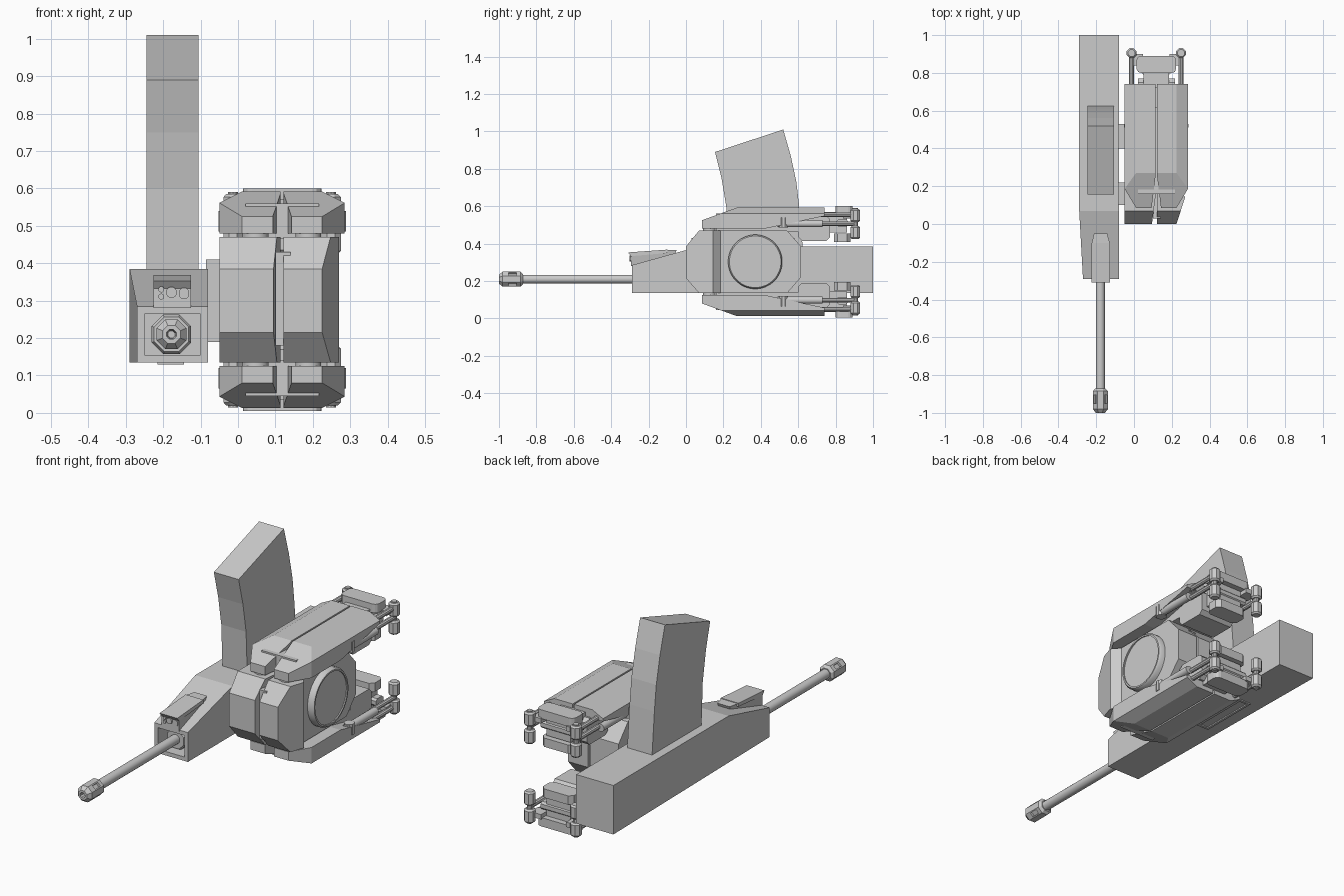
import bpy, bmesh, math
from mathutils import Vector

if "Cube" in bpy.data.objects:
    bpy.data.objects.remove(bpy.data.objects["Cube"])

grey = bpy.data.materials.new("gunmetal_grey")
grey.diffuse_color = (0.6, 0.6, 0.6, 1)
grey.use_nodes = True
grey.node_tree.nodes["Principled BSDF"].inputs["Base Color"].default_value = grey.diffuse_color


def finish(name, bm, smooth=False):
    bmesh.ops.recalc_face_normals(bm, faces=bm.faces[:])
    me = bpy.data.meshes.new(name)
    bm.to_mesh(me)
    bm.free()
    me.materials.append(grey)
    ob = bpy.data.objects.new(name, me)
    bpy.context.collection.objects.link(ob)
    if smooth:
        bpy.ops.object.select_all(action='DESELECT')
        ob.select_set(True)
        bpy.context.view_layer.objects.active = ob
        bpy.ops.object.shade_smooth_by_angle(angle=math.radians(35))
    return ob


def prism_bm(profile, x0, x1):
    """Extrude a (y, z) profile along x."""
    bm = bmesh.new()
    f = bm.faces.new([bm.verts.new((x0, y, z)) for y, z in profile])
    ext = bmesh.ops.extrude_face_region(bm, geom=[f])['geom']
    bmesh.ops.translate(bm, verts=[v for v in ext if isinstance(v, bmesh.types.BMVert)],
                        vec=(x1 - x0, 0, 0))
    bmesh.ops.recalc_face_normals(bm, faces=bm.faces[:])
    return bm


def box_bm(x, y, z):
    return prism_bm([(y[0], z[0]), (y[1], z[0]), (y[1], z[1]), (y[0], z[1])], *x)


def cut(bm, point, normal):
    """Slice off everything on the normal side and cap the hole."""
    geom = bm.verts[:] + bm.edges[:] + bm.faces[:]
    r = bmesh.ops.bisect_plane(bm, geom=geom, plane_co=point, plane_no=normal, clear_outer=True)
    edges = [e for e in r['geom_cut'] if isinstance(e, bmesh.types.BMEdge)]
    if edges:
        bmesh.ops.contextual_create(bm, geom=edges)


def bevel(bm, width, axis, seg=1):
    es = [e for e in bm.edges
          if abs((e.verts[0].co - e.verts[1].co).normalized()[axis]) > 0.99]
    bmesh.ops.bevel(bm, geom=es, offset=width, segments=seg, affect='EDGES', profile=0.5)


def lathe_bm(profile, center, axis, n):
    """Revolve (position, radius) pairs round an axis: 0 x, 1 y, 2 z."""
    bm = bmesh.new()
    rings = []
    for p, r in profile:
        ring = []
        for i in range(n):
            a = 2 * math.pi * (i + 0.5) / n
            co = Vector(center)
            co[axis] = p
            co[(axis + 1) % 3] += r * math.cos(a)
            co[(axis + 2) % 3] += r * math.sin(a)
            ring.append(bm.verts.new(co))
        rings.append(ring)
    for a, b in zip(rings, rings[1:]):
        for i in range(n):
            bm.faces.new((a[i], a[(i + 1) % n], b[(i + 1) % n], b[i]))
    bm.faces.new(rings[0])
    bm.faces.new(rings[-1])
    bmesh.ops.recalc_face_normals(bm, faces=bm.faces[:])
    return bm


def lathe(name, profile, center, axis, n=16):
    return finish(name, lathe_bm(profile, center, axis, n), n > 8)


def recess(bm, faces, border, depth):
    """Inset faces and sink them."""
    for f in faces:
        bmesh.ops.inset_individual(bm, faces=[f], thickness=border, use_even_offset=True)
        n = f.normal.copy()
        ext = bmesh.ops.extrude_face_region(bm, geom=[f])['geom']
        bmesh.ops.delete(bm, geom=[f], context='FACES_ONLY')
        bmesh.ops.translate(bm, verts=[v for v in ext if isinstance(v, bmesh.types.BMVert)],
                            vec=-n * depth)


GX, GZ = -0.178, 0.21

# Gun receiver with sloped nose and square barrel socket
bm = prism_bm([(-0.29, 0.135), (1, 0.135), (1, 0.385), (0.07, 0.385), (-0.29, 0.285)], -0.29, -0.08)
for v in bm.verts:
    if v.co.y < -0.28 and v.co.x < -0.2:
        v.co.x = -0.27
bm.normal_update()
recess(bm, [f for f in bm.faces if f.normal.y < -0.9], 0.02, 0.09)
finish("receiver", bm)

# Ejection slot frame under the receiver
bm = box_bm((-0.215, -0.145), (0.3, 0.62), (0.129, 0.14))
recess(bm, [f for f in bm.faces if f.normal.z < -0.9], 0.012, 0.008)
finish("ejection_slot", bm)

# Curved magazine
finish("magazine", prism_bm([(0.225, 0.37), (0.215, 0.6), (0.19, 0.75), (0.155, 0.89), (0.52, 1.01),
                             (0.56, 0.87), (0.59, 0.73), (0.605, 0.6), (0.625, 0.37)], -0.245, -0.105))

# Barrel, collar and vented muzzle
lathe("barrel", [(-0.9, 0.024), (-0.2, 0.024)], (GX, 0, GZ), 1)
lathe("barrel_collar", [(-0.25, 0.05), (-0.235, 0.057), (-0.2, 0.057)], (GX, 0, GZ), 1, 8)
bm = lathe_bm([(-0.975, 0.01), (-1, 0.014), (-1, 0.026), (-0.98, 0.043), (-0.955, 0.043),
               (-0.9, 0.043), (-0.885, 0.043), (-0.872, 0.03)], (GX, 0, GZ), 1, 8)
recess(bm, [f for f in bm.faces if abs(f.normal.y) < 0.1
            and abs(f.calc_center_median().y + 0.9275) < 0.01][::2], 0.006, 0.012)
finish("muzzle", bm)

# Sight housing, roof visor and lenses
bm = prism_bm([(-0.295, 0.28), (-0.06, 0.34), (-0.05, 0.365), (-0.11, 0.365), (-0.295, 0.335)], -0.226, -0.126)
for v in bm.verts:
    if v.co.y > -0.08:
        v.co.x = GX + (v.co.x - GX) * 0.7
finish("sight_housing", bm)
finish("sight_visor", prism_bm([(-0.31, 0.353), (-0.295, 0.333), (-0.1, 0.35), (-0.1, 0.368)], -0.226, -0.126))
for i, (x, z, r) in enumerate([(-0.178, 0.322, 0.015), (-0.205, 0.33, 0.008), (-0.205, 0.311, 0.008)]):
    lathe(f"sight_lens_{i}", [(-0.303, r * 0.7), (-0.303, r), (-0.28, r)], (x, 0, z), 1, 12)
bm = box_bm((-0.156, -0.133), (-0.3, -0.28), (0.304, 0.334))
bevel(bm, 0.006, 1)
finish("sight_window", bm)

# Mounting brackets between gun and pod body
for i, y in enumerate([(0.1, 0.22), (0.4, 0.53)]):
    finish(f"mount_bracket_{i}", box_bm((-0.085, -0.04), y, (0.19, 0.41)))

# Pod body: two octagonal halves
OCT = [(0, 0.215), (0, 0.385), (0.07, 0.47), (0.54, 0.47), (0.615, 0.385), (0.615, 0.22), (0.54, 0.135), (0.07, 0.135)]
bm = prism_bm(OCT, -0.05, 0.113)
cut(bm, (0.095, 0, 0), (0.14, -0.018, 0))
finish("body_inner_half", bm)
bm = prism_bm(OCT, 0.122, 0.27)
cut(bm, (0.225, 0, 0), (0.14, -0.045, 0))
cut(bm, (0.27, 0.145, 0), (0.04, 0.035, 0))
geom = bm.verts[:] + bm.edges[:] + bm.faces[:]
cut(bm, (0, 0.186, 0), (0, 1, 0))
finish("body_front_guard", bm)
finish("body_outer_half", prism_bm([(max(y, 0.16), z) for y, z in OCT[2:7]] + [(0.16, 0.135)], 0.122, 0.235))
finish("body_spine", box_bm((0.1, 0.14), (0.03, 0.58), (0.18, 0.43)))

# Side disc with rim
lathe("side_disc", [(0.22, 0.145), (0.258, 0.145), (0.268, 0.138), (0.268, 0.13), (0.262, 0.13)],
      (0, 0.37, 0.303), 0, 40)

CX, MZ = 0.118, 0.605


def both(name, make, smooth=False):
    """Build a part for the upper and lower leg, mirrored in z."""
    for label in ("upper", "lower"):
        bm = make()
        if label == "lower":
            for v in bm.verts:
                v.co.z = MZ - v.co.z
        finish(f"{label}_{name}", bm, smooth)


def armour(side):
    """Faceted armour shell, built on the right and mirrored in x."""
    bm = box_bm((0.122, 0.285), (0.085, 0.74), (0.48, 0.592))
    cut(bm, (0, 0.085, 0.525), (0, -0.065, 0.18))
    cut(bm, (0.225, 0.085, 0), (0.1, -0.06, 0))
    cut(bm, (0.225, 0, 0.592), (0.03, 0, 0.06))
    cut(bm, (0.143, 0.085, 0), (-0.17, -0.021, 0))
    cut(bm, (0, 0.42, 0.48), (0, 0.055, -0.26))
    if side < 0:
        for v in bm.verts:
            v.co.x = 2 * CX - v.co.x
    return bm


def bar(x, y, z, axis, width, seg=1):
    bm = box_bm(x, y, z)
    bevel(bm, width, axis, seg)
    return bm


for s, label in ((1, "right"), (-1, "left")):
    sx = CX + s * 0.131
    both(f"armour_{label}", lambda: armour(s))
    # Front pivots, pistons and claws
    both(f"pivot_{label}", lambda: lathe_bm([(0.44, 0.035), (0.5, 0.035)], (CX + s * 0.07, 0.125, 0), 2, 12), True)
    both(f"piston_{label}", lambda: lathe_bm([(0.49, 0.02), (0.73, 0.02)], (sx + s * 0.015, 0, 0.507), 1, 12), True)
    both(f"piston_joint_{label}", lambda: lathe_bm([(0.485, 0.026), (0.54, 0.026)],
                                                   (sx + s * 0.015, 0.52, 0), 2, 10), True)
    both(f"piston_rod_{label}", lambda: lathe_bm([(0.72, 0.013), (0.9, 0.013)], (sx, 0, 0.507), 1, 10), True)
    both(f"claw_pin_{label}", lambda: lathe_bm([(0.43, 0.014), (0.59, 0.014)], (sx, 0.905, 0), 2, 10), True)
    for k, z in (("top", 0.55), ("bottom", 0.46)):
        both(f"claw_{k}_{label}", lambda: lathe_bm([(z - 0.035, 0.02), (z - 0.027, 0.028), (z + 0.027, 0.028),
                                                    (z + 0.035, 0.02)], (sx, 0.905, 0), 2, 8))
    both(f"claw_arm_{label}", lambda: box_bm(sorted((sx, sx - s * 0.06)), (0.84, 0.9), (0.535, 0.56)))
    both(f"claw_rail_{label}", lambda: lathe_bm([(0.72, 0.013), (0.9, 0.013)], (sx, 0, 0.555), 1, 10), True)

# Inner leg core, ankle and foot bars
both("leg_core", lambda: box_bm((0.02, 0.216), (0.16, 0.62), (0.465, 0.56)))
both("ankle_block", lambda: bar((0.02, 0.216), (0.6, 0.77), (0.415, 0.55), 0, 0.02))
both("ankle_neck", lambda: box_bm((0.05, 0.186), (0.72, 0.86), (0.46, 0.57)))
both("foot_bar_top", lambda: bar((0.013, 0.223), (0.8, 0.89), (0.555, 0.6), 2, 0.025, 3))
both("foot_bar_bottom", lambda: bar((0.03, 0.206), (0.79, 0.88), (0.41, 0.455), 2, 0.02))
both("foot_link", lambda: bar((0.02, 0.216), (0.805, 0.865), (0.49, 0.53), 0, 0.01))
